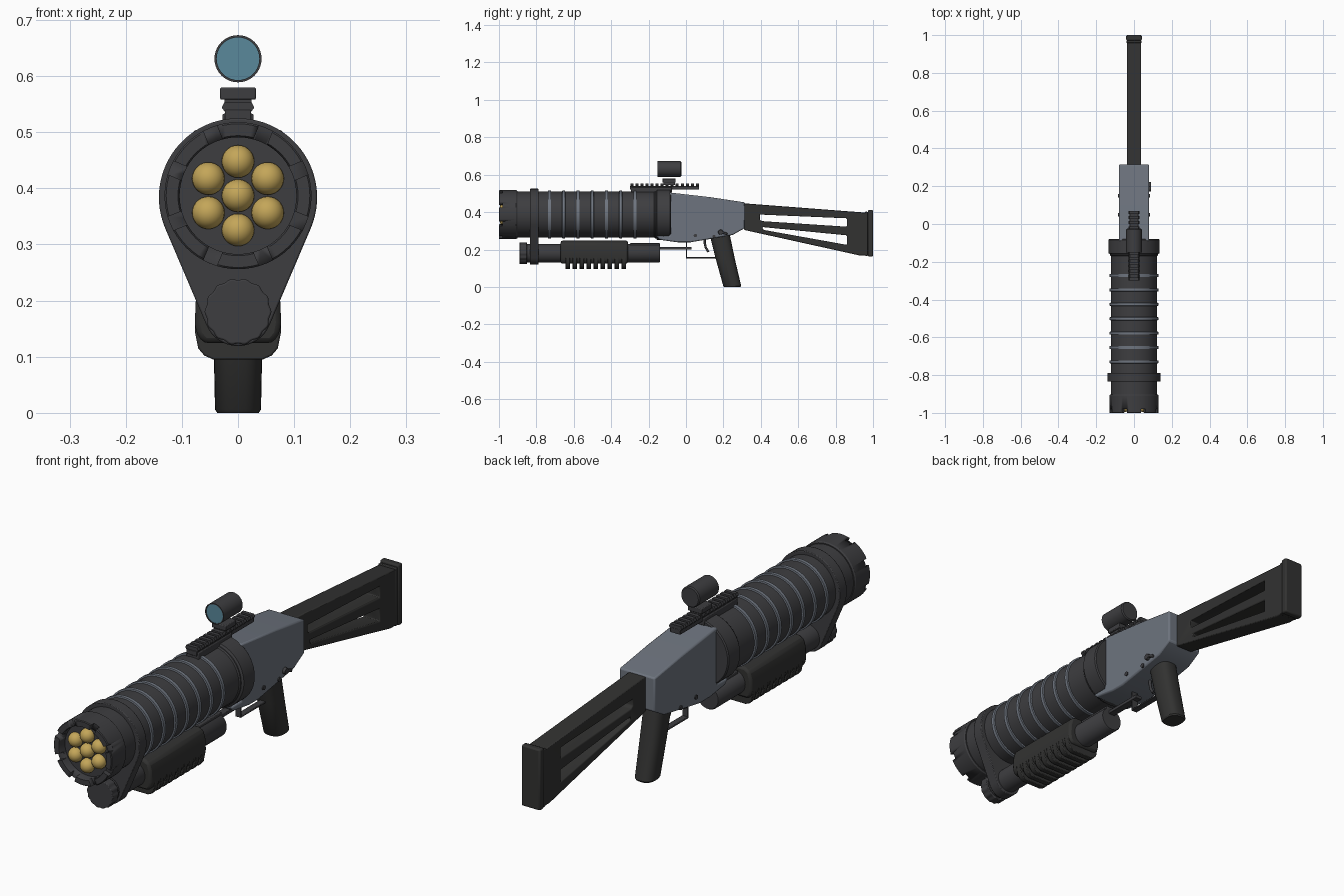
import bpy, bmesh
from math import sin, cos, pi, radians, atan2, acos
from mathutils import Vector, Matrix

if "Cube" in bpy.data.objects:
    bpy.data.objects.remove(bpy.data.objects["Cube"])


def mat(name, c):
    m = bpy.data.materials.new(name)
    m.diffuse_color = (*c, 1)
    m.use_nodes = True
    m.node_tree.nodes["Principled BSDF"].inputs["Base Color"].default_value = m.diffuse_color
    return m


STEEL = mat("dark_steel", (0.047, 0.047, 0.051))
POLY = mat("black_polymer", (0.032, 0.032, 0.031))
GREY = mat("blue_grey_metal", (0.155, 0.175, 0.21))
BRASS = mat("brass", (0.55, 0.38, 0.10))
GLASS = mat("lens_glass", (0.10, 0.25, 0.33))
ZB, ZT = 0.387, 0.18          # heights of barrel and lower tube axes


def finish(name, bm, m, bevel=0, smooth=True):
    bmesh.ops.recalc_face_normals(bm, faces=bm.faces)
    me = bpy.data.meshes.new(name)
    bm.to_mesh(me)
    bm.free()
    ob = bpy.data.objects.new(name, me)
    bpy.context.collection.objects.link(ob)
    if m:
        me.materials.append(m)
    bpy.ops.object.select_all(action='DESELECT')
    ob.select_set(True)
    bpy.context.view_layer.objects.active = ob
    if bevel:
        b = ob.modifiers.new("bevel", 'BEVEL')
        b.width, b.segments, b.limit_method, b.angle_limit = bevel, 2, 'ANGLE', radians(30)
    if smooth:
        bpy.ops.object.shade_smooth_by_angle(angle=radians(32))
    return ob


def lathe(name, prof, z, m, n=64):
    """Spin (radius, y) points around a lengthwise axis at height z."""
    bm = bmesh.new()
    vs = [bm.verts.new((r, y, z)) for r, y in prof]
    for a, b in zip(vs, vs[1:]):
        bm.edges.new((a, b))
    bmesh.ops.spin(bm, geom=bm.verts[:] + bm.edges[:], cent=(0, 0, z), axis=(0, 1, 0),
                   angle=2 * pi, steps=n)
    bmesh.ops.remove_doubles(bm, verts=bm.verts, dist=1e-5)
    return finish(name, bm, m)


def extrude(name, pts, lo, hi, m, axis='X', bevel=0):
    """Extrude a (y, z) outline along x, or an (x, z) outline along y."""
    bm = bmesh.new()
    f = bm.faces.new([bm.verts.new((lo, a, b) if axis == 'X' else (a, lo, b)) for a, b in pts])
    g = bmesh.ops.extrude_face_region(bm, geom=[f])
    d = Vector((hi - lo, 0, 0) if axis == 'X' else (0, hi - lo, 0))
    bmesh.ops.translate(bm, verts=[v for v in g['geom'] if isinstance(v, bmesh.types.BMVert)], vec=d)
    return finish(name, bm, m, bevel)


def box(name, c, s, m, bevel=0, rot=None):
    bm = bmesh.new()
    bmesh.ops.create_cube(bm, size=1)
    bmesh.ops.transform(bm, matrix=Matrix.Translation(c) @ (rot or Matrix()) @ Matrix.Diagonal((*s, 1)),
                        verts=bm.verts)
    return finish(name, bm, m, bevel)


def cut(ob, cutter):
    cutter.hide_render = True
    mod = ob.modifiers.new("cut", 'BOOLEAN')
    mod.operation, mod.object, mod.solver = 'DIFFERENCE', cutter, 'EXACT'
    bpy.context.view_layer.objects.active = ob
    bpy.ops.object.modifier_apply(modifier=mod.name)
    bpy.data.objects.remove(cutter)


def rod(name, pts, r, m):
    cu = bpy.data.curves.new(name, 'CURVE')
    cu.dimensions, cu.bevel_depth, cu.bevel_resolution, cu.use_fill_caps = '3D', r, 2, True
    s = cu.splines.new('POLY')
    s.points.add(len(pts) - 1)
    for p, c in zip(s.points, pts):
        p.co = (*c, 1)
    cu.materials.append(m)
    ob = bpy.data.objects.new(name, cu)
    bpy.context.collection.objects.link(ob)


# Barrel with rear collar
lathe("barrel", [(0, -0.93), (0.123, -0.93), (0.123, -0.17), (0.127, -0.165), (0.127, -0.16),
                 (0.135, -0.155), (0.135, -0.085), (0.131, -0.08), (0, -0.08)], ZB, STEEL)
for i in range(7):
    y = -0.73 + i * 0.0762
    lathe(f"barrel_ring_{i}", [(0.12, y - 0.009), (0.129, y - 0.007), (0.129, y + 0.007),
                               (0.12, y + 0.009)], ZB, GREY)

# Crowned muzzle with eight notches
muzzle = lathe("muzzle", [(0.104, -0.93), (0.104, -0.995), (0.107, -1), (0.128, -1), (0.131, -0.997),
                          (0.131, -0.908), (0.127, -0.902), (0.122, -0.902), (0.122, -0.93),
                          (0.104, -0.93)], ZB, STEEL)
for i in range(8):
    a = radians(22.5 + 45 * i)
    cut(muzzle, box("notch_cutter", (0.12 * cos(a), -1, ZB + 0.12 * sin(a)), (0.05, 0.04, 0.026), None,
                    rot=Matrix.Rotation(-a, 4, 'Y')))
lathe("muzzle_plate", [(0, -0.965), (0.104, -0.965), (0.104, -0.93), (0, -0.93)], ZB, STEEL)

# Seven round brass tips
for i in range(7):
    a = radians(30 + 60 * i)
    r = 0.061 if i < 6 else 0
    bm = bmesh.new()
    bmesh.ops.create_uvsphere(bm, u_segments=24, v_segments=14, radius=0.029,
                              matrix=Matrix.Translation((r * cos(a), -0.968, ZB + r * sin(a))))
    finish(f"brass_tip_{i}", bm, BRASS)

# Front clamp: outline around the barrel and the lower tube
R, r2, zc = 0.141, 0.061, 0.384
t = acos((R - r2) / (zc - ZT))
big = [(R * sin(a), zc - R * cos(a)) for a in [t + (2 * pi - 2 * t) * k / 48 for k in range(49)]]
small = [(r2 * sin(a), ZT - r2 * cos(a)) for a in [-t + 2 * t * k / 16 for k in range(17)]]
extrude("front_clamp", big + small, -0.835, -0.788, STEEL, 'Y', 0.003)

# Lower tube, fluted knob, action rod
lathe("lower_tube", [(0, -0.86), (0.05, -0.86), (0.05, -0.145), (0.047, -0.14), (0, -0.14)], ZT, STEEL, 40)
knob = [((0.058 + 0.0015 * cos(14 * a)) * cos(a), ZT + (0.058 + 0.0015 * cos(14 * a)) * sin(a))
        for a in [2 * pi * k / 84 for k in range(84)]]
extrude("tube_knob", knob, -0.89, -0.85, STEEL, 'Y', 0.003)
box("action_rod", (0, -0.1, 0.207), (0.03, 0.26, 0.014), STEEL, 0.002)
box("tube_top_rib", (0, -0.22, 0.222), (0.05, 0.16, 0.024), STEEL, 0.003)

# Ribbed fore grip
half = [(0.045, 0.247), (0.066, 0.235), (0.075, 0.205), (0.077, 0.16), (0.073, 0.138), (0.06, 0.124)]
extrude("fore_grip", half + [(-x, z) for x, z in reversed(half)], -0.67, -0.31, POLY, 'Y', 0.012)
rib = [(0.076, 0.17), (0.077, 0.145), (0.071, 0.115), (0.06, 0.102), (0.044, 0.095)]
for i in range(9):
    y = -0.632 + i * 0.0375
    extrude(f"fore_grip_rib_{i}", rib + [(-x, z) for x, z in reversed(rib)], y - 0.012, y + 0.012,
            POLY, 'Y', 0.003)

# Receiver
extrude("receiver", [(-0.09, 0.505), (0.13, 0.48), (0.315, 0.452), (0.315, 0.315), (0.25, 0.278),
                     (0.12, 0.255), (0.02, 0.238), (-0.04, 0.238), (-0.14, 0.252), (-0.16, 0.272),
                     (-0.09, 0.272)], -0.08, 0.08, GREY, 'X', 0.006)
for i, (y, z) in enumerate([(0.05, 0.275), (0.15, 0.27)]):
    bm = bmesh.new()
    bmesh.ops.create_cone(bm, cap_ends=True, segments=20, radius1=0.009, radius2=0.009, depth=0.168,
                          matrix=Matrix.Translation((0, y, z)) @ Matrix.Rotation(pi / 2, 4, 'Y'))
    finish(f"receiver_pin_{i}", bm, STEEL)
bm = bmesh.new()
bmesh.ops.create_cone(bm, cap_ends=True, segments=20, radius1=0.014, radius2=0.012, depth=0.014,
                      matrix=Matrix.Translation((0.084, 0.185, 0.293)) @ Matrix.Rotation(pi / 2, 4, 'Y'))
finish("selector_hub", bm, STEEL)
box("selector_lever", (0.085, 0.2, 0.29), (0.012, 0.045, 0.012), STEEL, 0.003,
    Matrix.Rotation(radians(-20), 4, 'X'))

# Stock with two through slots, butt pad
stock = extrude("stock", [(0.31, 0.447), (0.965, 0.397), (0.965, 0.168), (0.93, 0.168), (0.31, 0.305)],
                -0.038, 0.038, POLY)
for pts in ([(0.395, 0.387), (0.86, 0.367), (0.86, 0.322), (0.405, 0.352), (0.395, 0.36)],
            [(0.41, 0.32), (0.86, 0.276), (0.86, 0.225), (0.42, 0.304), (0.41, 0.31)]):
    cut(stock, extrude("slot_cutter", pts, -0.1, 0.1, None))
b = stock.modifiers.new("bevel", 'BEVEL')
b.width, b.segments, b.limit_method = 0.005, 2, 'ANGLE'
box("stock_plate", (0, 0.965, 0.284), (0.078, 0.014, 0.236), POLY, 0.003)
box("butt_pad", (0, 0.986, 0.287), (0.084, 0.028, 0.248), POLY, 0.006)

# Pistol grip: slanted oval loft
bm = bmesh.new()
loops = []
for y, z, hx, hy in [(0.18, 0.28, 0.045, 0.054), (0.21, 0.15, 0.044, 0.051), (0.247, 0.006, 0.041, 0.048),
                     (0.248, 0, 0.037, 0.044)]:
    loop = []
    for k in range(28):
        c, s = cos(2 * pi * k / 28), sin(2 * pi * k / 28)
        loop.append(bm.verts.new((hx * (abs(c) ** 0.75) * (1 if c > 0 else -1),
                                  y + hy * (abs(s) ** 0.75) * (1 if s > 0 else -1), z)))
    loops.append(loop)
for a, b in zip(loops, loops[1:]):
    for k in range(28):
        bm.faces.new((a[k], a[k - 1], b[k - 1], b[k]))
bm.faces.new(loops[0])
bm.faces.new(loops[-1])
finish("pistol_grip", bm, POLY)

# Trigger and guard
box("guard_front", (0, 0.003, 0.2), (0.026, 0.007, 0.095), STEEL, 0.002)
box("guard_bottom", (0, 0.085, 0.156), (0.026, 0.17, 0.007), STEEL, 0.002)
rod("trigger", [(0, 0.1, 0.265), (0, 0.1, 0.235), (0, 0.106, 0.21), (0, 0.12, 0.187)], 0.006, STEEL)

# Sight rail with teeth
box("rail_foot", (0, -0.185, 0.518), (0.056, 0.22, 0.03), STEEL, 0.003)
box("rail_base", (0, -0.115, 0.53), (0.046, 0.37, 0.02), STEEL, 0.002)
tooth = [(0.023, 0.536), (0.029, 0.544), (0.024, 0.554)]
for i in range(14):
    y = -0.29 + i * 0.027
    extrude(f"rail_tooth_{i}", tooth + [(-x, z) for x, z in reversed(tooth)], y - 0.008, y + 0.008, STEEL, 'Y')

# Sight mount, floating sight tube and lens
box("sight_mount", (0, -0.09, 0.569), (0.064, 0.07, 0.022), STEEL, 0.003)
box("sight_mount_neck", (0, -0.09, 0.553), (0.048, 0.06, 0.018), STEEL)
lathe("sight_tube", [(0, -0.14), (0.038, -0.14), (0.038, -0.152), (0.042, -0.152), (0.042, -0.03),
                     (0.038, -0.025), (0, -0.025)], 0.631, STEEL, 40)
lathe("sight_lens", [(0, -0.149), (0.038, -0.149), (0.038, -0.14), (0, -0.14)], 0.631, GLASS, 40)
